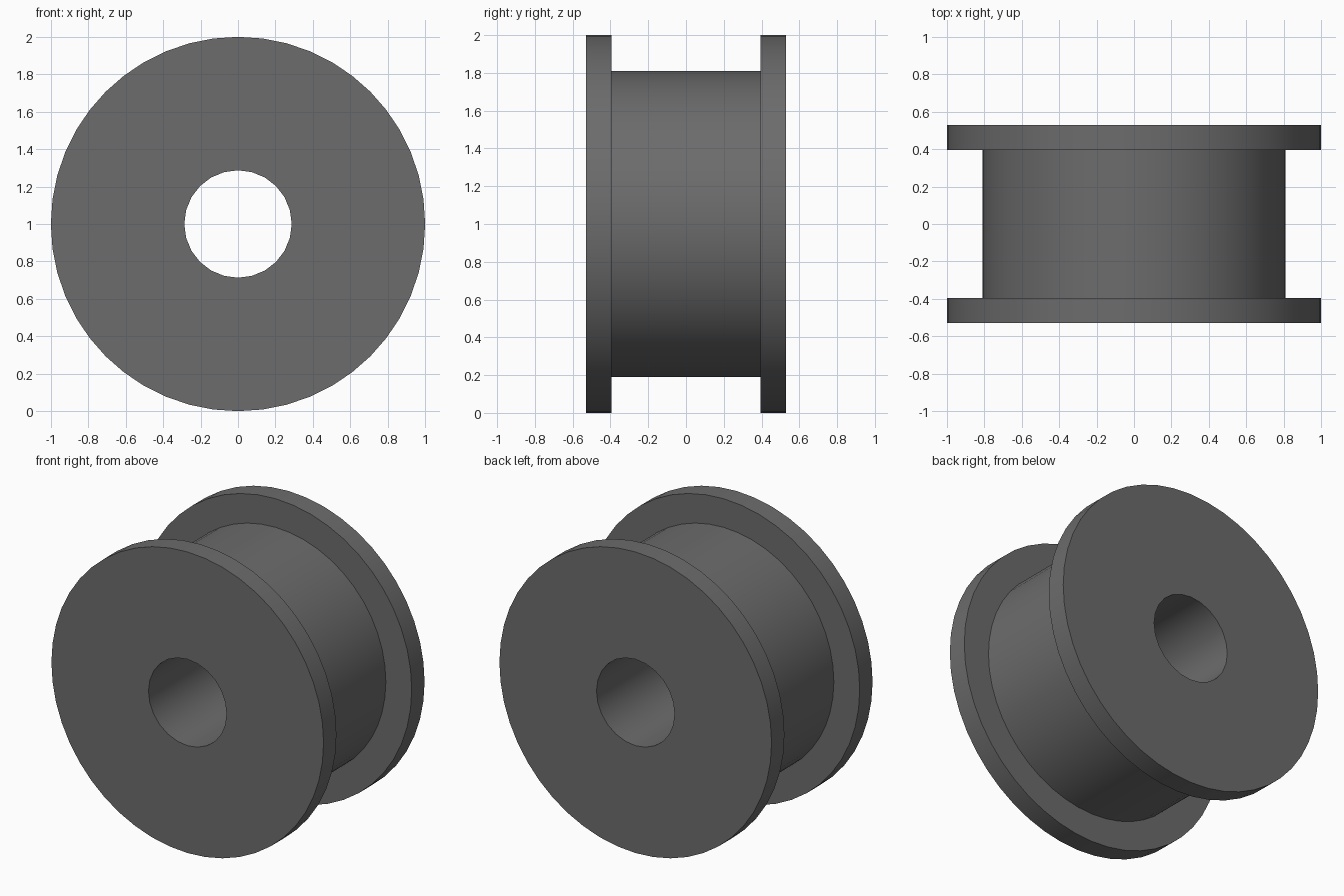
import bpy, bmesh, math

cube = bpy.data.objects.get("Cube")
if cube:
    bpy.data.objects.remove(cube, do_unlink=True)

# Dark grey finish
grey = bpy.data.materials.new("dark_grey")
grey.use_nodes = True
colour = (0.15, 0.15, 0.15, 1)
grey.diffuse_color = colour
grey.node_tree.nodes["Principled BSDF"].inputs["Base Color"].default_value = colour

RIM, HUB, BORE = 1.0, 0.81, 0.287
OUTER, INNER = 0.53, 0.395
RIM_SIDES, BORE_SIDES = 48, 24


def ring(bm, radius, y, sides):
    """Circle of edges around the axle, standing in the xz plane."""
    verts = []
    for i in range(sides):
        a = math.tau * i / sides
        verts.append(bm.verts.new((radius * math.cos(a), y, 1 + radius * math.sin(a))))
    return [bm.edges.new((verts[i - 1], verts[i])) for i in range(sides)]


# Spool: two flanges, recessed hub and a through bore, as one closed lathe
profile = [
    (BORE, -OUTER, BORE_SIDES),
    (RIM, -OUTER, RIM_SIDES),
    (RIM, -INNER, RIM_SIDES),
    (HUB, -INNER, RIM_SIDES),
    (HUB, INNER, RIM_SIDES),
    (RIM, INNER, RIM_SIDES),
    (RIM, OUTER, RIM_SIDES),
    (BORE, OUTER, BORE_SIDES),
]
bm = bmesh.new()
rings = [ring(bm, *p) for p in profile]
for i in range(len(rings)):
    bmesh.ops.bridge_loops(bm, edges=rings[i - 1] + rings[i])
bmesh.ops.recalc_face_normals(bm, faces=bm.faces)

mesh = bpy.data.meshes.new("spool")
bm.to_mesh(mesh)
bm.free()
mesh.materials.append(grey)
spool = bpy.data.objects.new("spool", mesh)
bpy.context.collection.objects.link(spool)

# Smooth round walls, crisp rims
bpy.ops.object.select_all(action="DESELECT")
spool.select_set(True)
bpy.context.view_layer.objects.active = spool
bpy.ops.object.shade_smooth_by_angle(angle=math.radians(30))
